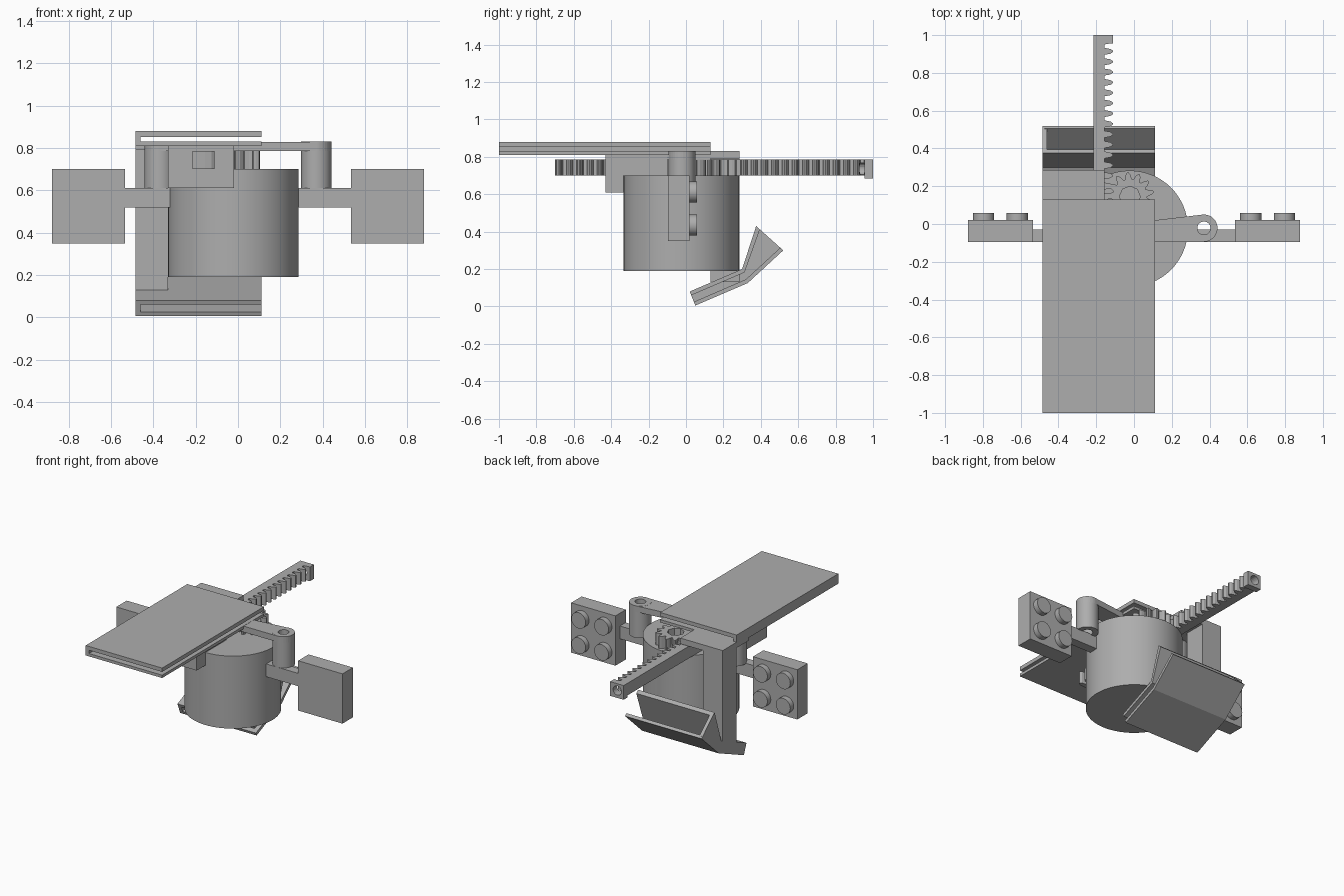
import bpy, bmesh, math
from mathutils import Vector

cube = bpy.data.objects.get("Cube")
if cube:
    bpy.data.objects.remove(cube, do_unlink=True)

GREY = (0.42, 0.42, 0.42, 1)
grey = bpy.data.materials.new("plain grey")
grey.use_nodes = True
grey.diffuse_color = GREY
grey.node_tree.nodes["Principled BSDF"].inputs["Base Color"].default_value = GREY


def prism(name, pts, axis, lo, hi, smooth=False):
    """Extrude a closed outline along one axis; the outline lies in the other two."""
    def place(u, v, w):
        return {"x": (w, u, v), "y": (u, w, v), "z": (u, v, w)}[axis]
    bm = bmesh.new()
    face = bm.faces.new([bm.verts.new(place(u, v, lo)) for u, v in pts])
    out = bmesh.ops.extrude_face_region(bm, geom=[face])
    verts = [g for g in out["geom"] if isinstance(g, bmesh.types.BMVert)]
    bmesh.ops.translate(bm, verts=verts, vec=Vector(place(0, 0, hi - lo)))
    bmesh.ops.recalc_face_normals(bm, faces=bm.faces)
    mesh = bpy.data.meshes.new(name)
    bm.to_mesh(mesh)
    bm.free()
    mesh.materials.append(grey)
    ob = bpy.data.objects.new(name, mesh)
    bpy.context.collection.objects.link(ob)
    if smooth:
        bpy.ops.object.select_all(action="DESELECT")
        ob.select_set(True)
        bpy.context.view_layer.objects.active = ob
        bpy.ops.object.shade_smooth_by_angle()
    return ob


def box(name, x, y, z):
    return prism(name, [(x[0], y[0]), (x[1], y[0]), (x[1], y[1]), (x[0], y[1])], "z", *z)


def circle(cx, cy, r, n=32, start=0, sweep=360):
    step = sweep / n
    count = n if sweep == 360 else n + 1
    return [(cx + r * math.cos(math.radians(start + step * i)),
             cy + r * math.sin(math.radians(start + step * i))) for i in range(count)]


def cut(ob, cutter):
    mod = ob.modifiers.new("cut", "BOOLEAN")
    mod.operation = "DIFFERENCE"
    mod.solver = "EXACT"
    mod.object = cutter
    bpy.context.view_layer.objects.active = ob
    bpy.ops.object.modifier_move_to_index(modifier=mod.name, index=0)
    bpy.ops.object.modifier_apply(modifier=mod.name)
    bpy.data.objects.remove(cutter, do_unlink=True)


# Central drum
prism("drum", circle(-0.022, -0.025, 0.308, 64), "z", 0.19, 0.70, True)

# Top cover: two sheets joined along one side
prism("top_cover", [(0.11, 0.88), (-0.485, 0.88), (-0.485, 0.81), (0.11, 0.81),
                    (0.11, 0.83), (-0.46, 0.83), (-0.46, 0.853), (0.11, 0.853)], "y", -1, 0.13)

# Frame: rear post, its top plate and the rack guide
box("rear_post", (-0.485, -0.33), (0.13, 0.285), (0.13, 0.83))
box("post_top_plate", (-0.485, -0.155), (0.0, 0.285), (0.79, 0.83))
box("rack_guide", (-0.33, -0.02), (-0.43, -0.1), (0.61, 0.81))

# Lower tray: side wall with two sheets that flare apart at the back
low = [(0.05, 0.005), (0.33, 0.125), (0.52, 0.30)]
high = [(0.02, 0.08), (0.30, 0.20), (0.375, 0.43)]
prism("tray_side_wall", low + high[::-1], "x", -0.485, -0.46)
low_inner = [(0.042, 0.025), (0.32, 0.145), (0.505, 0.315)]
high_inner = [(0.028, 0.06), (0.313, 0.182), (0.395, 0.412)]
prism("tray_lower_sheet", low + low_inner[::-1], "x", -0.475, 0.11)
prism("tray_upper_sheet", high + high_inner[::-1], "x", -0.475, 0.11)

# Toothed rack with a hole in its far end
teeth = 31
pitch = 1.7 / teeth
edge = [(-0.215, 1.0), (-0.215, -0.7)]
for i in range(teeth):
    y = -0.7 + i * pitch
    edge += [(-0.155, y + 0.1 * pitch), (-0.125, y + 0.2 * pitch), (-0.112, y + 0.36 * pitch),
             (-0.112, y + 0.5 * pitch), (-0.125, y + 0.66 * pitch), (-0.155, y + 0.76 * pitch)]
edge.append((-0.155, 1.0))
rack = prism("rack", edge, "z", 0.70, 0.785)
box("rack_end", (-0.215, -0.11), (0.955, 1.0), (0.685, 0.785))
rack_end = bpy.data.objects["rack_end"]
for part in (rack, rack_end):
    cut(part, prism("hole_cutter", circle(-0.165, 0.737, 0.032, 20), "y", 0.9, 1.1))

# Pinion gear with a shaped centre hole
outline = []
count = 13
for i in range(count):
    for f, r in ((0, 0.092), (0.2, 0.115), (0.35, 0.128), (0.5, 0.128), (0.65, 0.115), (0.85, 0.092)):
        a = 2 * math.pi * (i + f) / count
        outline.append((-0.022 + r * math.cos(a), 0.145 + r * math.sin(a)))
gear = prism("pinion_gear", outline, "z", 0.69, 0.785)
cut(gear, prism("hole_cutter", circle(-0.022, 0.145, 0.055, 8), "z", 0.6, 0.9))

# Mirrored side hinges with studded blocks
HX, HY = 0.37, -0.022
for side, s in (("left", 1), ("right", -1)):
    barrel = prism(side + "_hinge_barrel", circle(s * HX, HY, 0.072), "z", 0.605, 0.83, True)
    arm = prism(side + "_hinge_arm",
                [(0, -0.094), (s * HX, -0.094)]
                + [(s * x, y) for x, y in circle(HX, HY, 0.072, 16, -90, 190)]
                + [(s * 0.11, 0.02), (0, 0.02)], "z", 0.787, 0.829)
    for part in (barrel, arm):
        cut(part, prism("hole_cutter", circle(s * HX, HY, 0.035, 24), "z", 0.5, 0.95))
    xs = sorted
    box(side + "_bracket", xs((s * 0.285, s * 0.54)), (-0.094, -0.03), (0.52, 0.61))
    box(side + "_block", xs((s * 0.535, s * 0.88)), (-0.096, 0.02), (0.35, 0.70))
    for x in (0.618, 0.796):
        for z in (0.435, 0.612):
            prism(side + "_stud", circle(s * x, z, 0.056, 28), "y", 0.015, 0.058, True)
